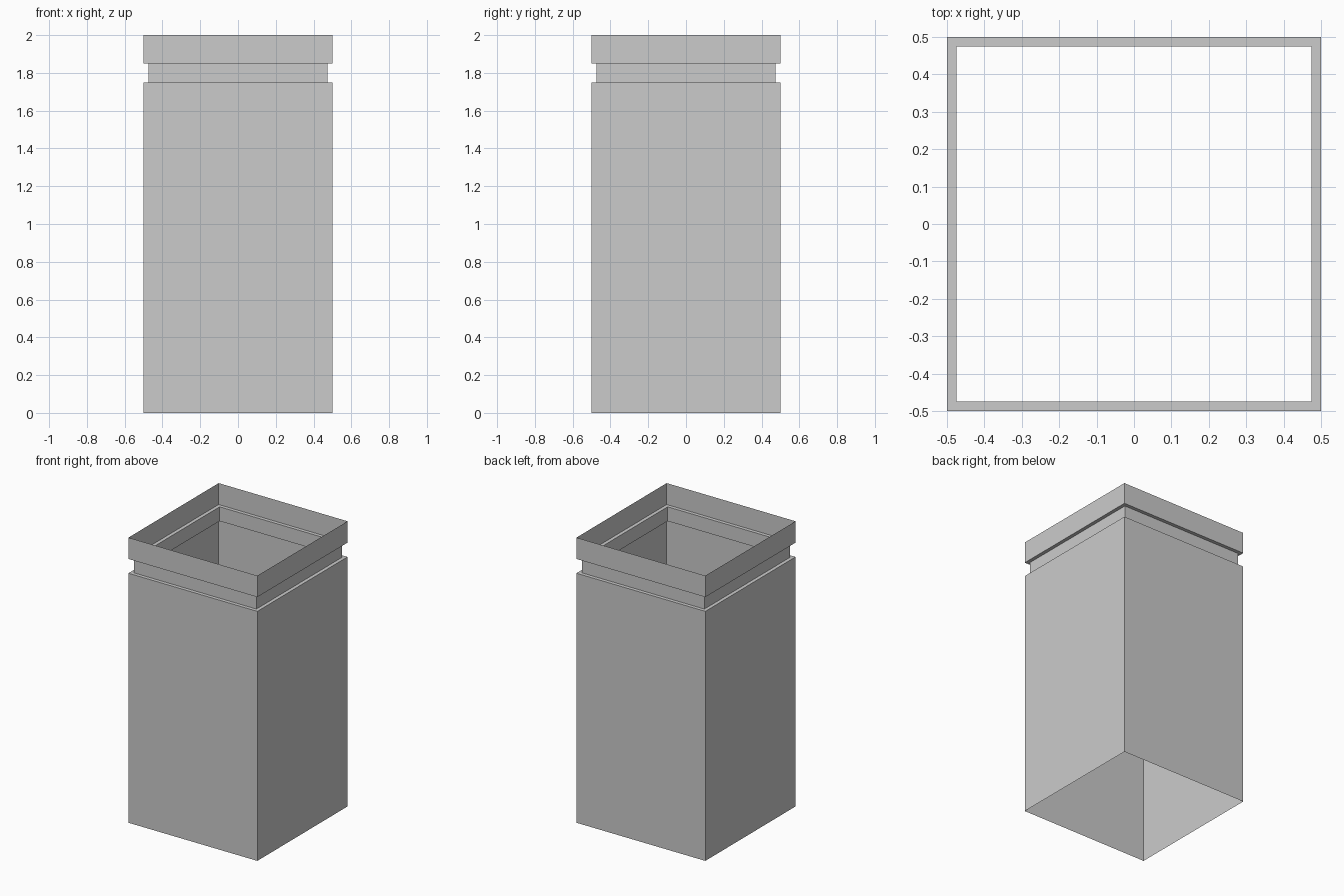
import bpy, bmesh

if "Cube" in bpy.data.objects:
    bpy.data.objects.remove(bpy.data.objects["Cube"])

# Half-width and height of each square ring: body, recessed groove, top collar
profile = [(0.5, 0.0), (0.5, 1.75), (0.475, 1.75),
           (0.475, 1.85), (0.5, 1.85), (0.5, 2.0)]
corners = [(-1, -1), (1, -1), (1, 1), (-1, 1)]

# Open-ended thin sleeve made by bridging the square rings
bm = bmesh.new()
rings = [[bm.verts.new((x * r, y * r, z)) for x, y in corners] for r, z in profile]
for low, high in zip(rings, rings[1:]):
    for i in range(4):
        j = (i + 1) % 4
        bm.faces.new((low[i], low[j], high[j], high[i]))

mesh = bpy.data.meshes.new("square_sleeve")
bm.to_mesh(mesh)
bm.free()
bpy.context.collection.objects.link(bpy.data.objects.new("square_sleeve", mesh))
